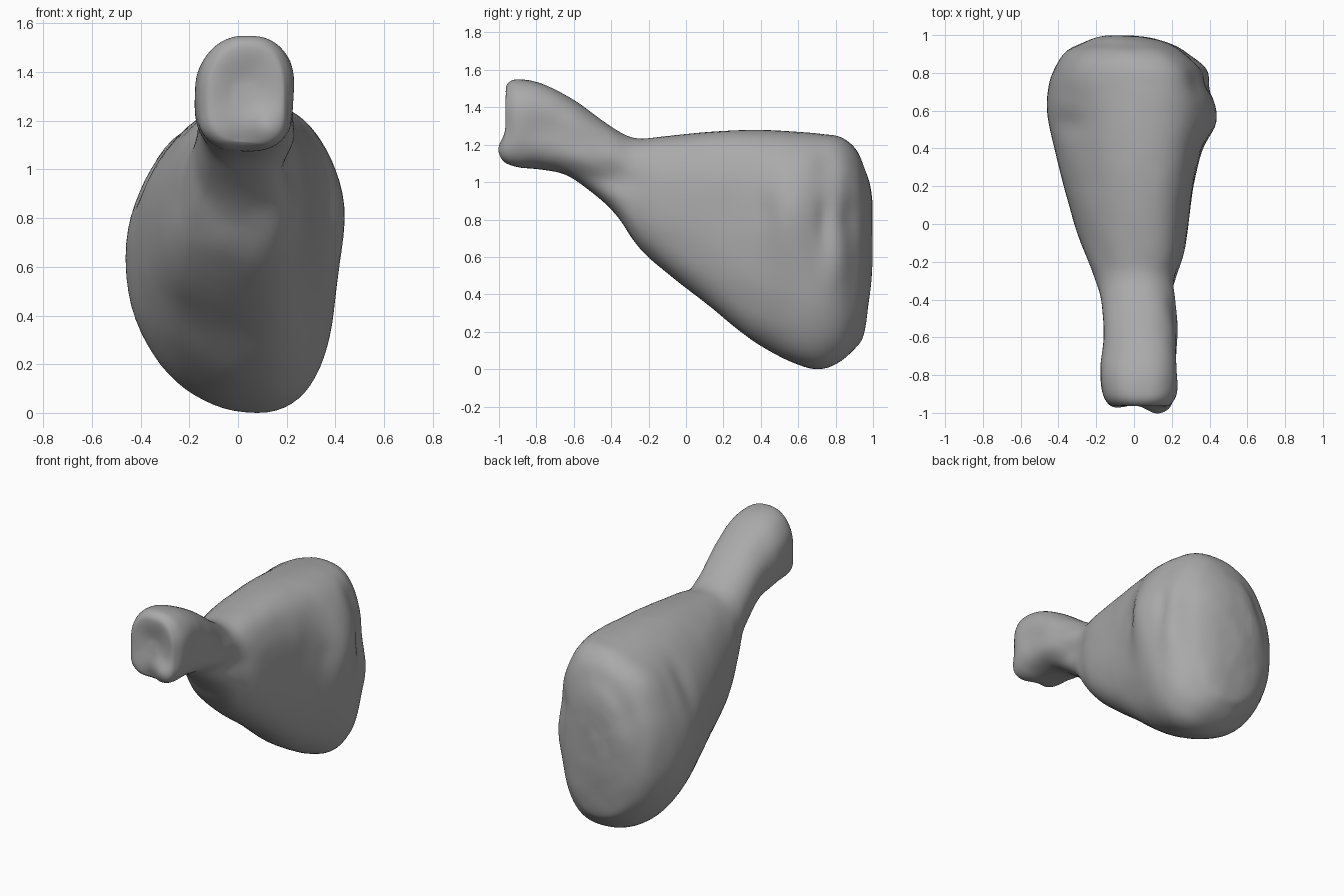
import bpy
import bmesh
import math
from mathutils import Vector, noise

default_cube = bpy.data.objects.get("Cube")
if default_cube:
    bpy.data.objects.remove(default_cube, do_unlink=True)

SIDES = 72
STEPS = 7

# Cross-sections from knuckle to thick end: y, bottom, top, right edge, left edge
sections = [
    (-.955, 1.27, 1.36, -.02, .08),
    (-.965, 1.14, 1.48, -.10, .17),
    (-.95, 1.10, 1.535, -.14, .20),
    (-.89, 1.08, 1.555, -.17, .23),
    (-.76, 1.07, 1.53, -.18, .235),
    (-.60, 1.02, 1.445, -.16, .225),
    (-.40, .86, 1.30, -.175, .21),
    (-.28, .69, 1.24, -.21, .225),
    (-.15, .56, 1.245, -.26, .265),
    (.10, .36, 1.275, -.34, .30),
    (.35, .16, 1.285, -.41, .345),
    (.58, .035, 1.275, -.46, .40),
    (.72, .005, 1.265, -.455, .395),
    (.83, .045, 1.245, -.42, .355),
    (.91, .12, 1.18, -.365, .275),
    (.955, .20, 1.08, -.28, .19),
    (.985, .43, .99, -.20, .08),
    (.998, .60, .88, -.14, -.02),
]

# Lumps and hollows: name, centre, reach along each axis, height
lumps = [
    ("knuckle lobe", (.12, -.97, 1.18), (.07, .08, .07), .04),
    ("knuckle lobe right", (-.11, -.93, 1.17), (.07, .07, .07), .015),
    ("knuckle hollow", (.03, -.96, 1.36), (.09, .05, .09), -.015),
    ("knuckle notch", (.02, -.96, 1.12), (.06, .07, .05), -.02),
    ("shank hollow", (.22, -.74, 1.28), (.08, .10, .09), -.015),
    ("tendon ridge", (.21, -.50, 1.14), (.08, .17, .05), .02),
    ("tendon groove", (.20, -.42, 1.01), (.08, .16, .05), -.025),
    ("right underside", (-.24, 0, .62), (.14, .30, .22), .025),
    ("left bulge", (.42, .54, .84), (.15, .13, .25), .05),
    ("left pit", (.40, .42, .84), (.10, .05, .06), -.025),
    ("left groove", (.40, .74, .80), (.15, .04, .10), -.025),
    ("left flap", (.37, .80, .60), (.12, .06, .14), .025),
    ("left notch", (.32, .88, .82), (.10, .06, .07), -.02),
    ("upper dent", (.32, .74, 1.08), (.10, .08, .08), -.015),
    ("upper mound", (-.27, .80, 1.10), (.13, .13, .13), .025),
    ("right groove", (-.38, .53, 1.02), (.16, .06, .16), -.02),
]


def spline(a, b, c, d, t):
    """Smooth value between b and c."""
    return b + .5 * t * (c - a + t * (2 * a - 5 * b + 4 * c - d
                                     + t * (3 * (b - c) + d - a)))


def smooth_sections(rows):
    last = len(rows) - 1
    for i in range(last):
        near = [rows[max(0, min(last, i + k))] for k in (-1, 0, 1, 2)]
        for s in range(STEPS):
            yield [spline(*vals, s / STEPS) for vals in zip(*near)]
    yield rows[last]


def make_ring(bm, row):
    y, bottom, top, right, left = row
    meat = max(0, min(1, (y + .5) / .7))
    ring = []
    for k in range(SIDES):
        a = math.tau * k / SIDES
        upper, on_left = math.sin(a) > 0, math.cos(a) > 0
        # Shank is rounder on top; meat is fullest at upper left and lower right
        shank_round = 2.3 if upper else 2.6
        meat_round = 2.35 if upper == on_left else 2.05
        power = 2 / (shank_round + (meat_round - shank_round) * meat)
        c, s = (math.copysign(abs(f) ** power, f) for f in (math.cos(a), math.sin(a)))
        lean = (.04 + .06 * meat if upper else .13 * meat) * s * s * (left - right)
        x = (left + right) / 2 + c * (left - right) / 2 + lean
        z = (top + bottom) / 2 + s * (top - bottom) / 2
        ring.append(bm.verts.new((x, y, z)))
    return ring


def bump_height(p):
    total = 0
    for _, centre, reach, height in lumps:
        d = sum(((p[i] - centre[i]) / reach[i]) ** 2 for i in range(3))
        total += height * math.exp(-d)
    # Fine uneven skin
    return total + .004 * noise.noise(p * 5) + .003 * noise.noise(p * 11)


# Loft the whole drumstick as one skin
bm = bmesh.new()
rings = [make_ring(bm, row) for row in smooth_sections(sections)]
for r0, r1 in zip(rings, rings[1:]):
    for k in range(SIDES):
        n = (k + 1) % SIDES
        bm.faces.new((r0[k], r0[n], r1[n], r1[k]))

# Close both ends with a fan round a centre point
for ring in (rings[0], rings[-1]):
    hub = bm.verts.new(sum((v.co for v in ring), Vector()) / SIDES)
    for k in range(SIDES):
        bm.faces.new((hub, ring[k], ring[(k + 1) % SIDES]))

bmesh.ops.recalc_face_normals(bm, faces=bm.faces)
bm.normal_update()
offsets = [v.normal * bump_height(v.co) for v in bm.verts]
for v, offset in zip(bm.verts, offsets):
    v.co += offset
for _ in range(3):
    bmesh.ops.smooth_vert(bm, verts=bm.verts, factor=.4,
                          use_axis_x=True, use_axis_y=True, use_axis_z=True)

# Rest the skin on the ground
lowest = min(v.co.z for v in bm.verts)
bmesh.ops.translate(bm, verts=bm.verts, vec=(0, 0, -lowest))

mesh = bpy.data.meshes.new("drumstick")
bm.to_mesh(mesh)
bm.free()
drumstick = bpy.data.objects.new("drumstick", mesh)
bpy.context.collection.objects.link(drumstick)

# Plain grey skin
grey = (.4, .4, .4, 1)
skin = bpy.data.materials.new("grey skin")
skin.use_nodes = True
skin.diffuse_color = grey
skin.node_tree.nodes["Principled BSDF"].inputs["Base Color"].default_value = grey
mesh.materials.append(skin)
mesh.polygons.foreach_set("use_smooth", [True] * len(mesh.polygons))
mesh.update()
